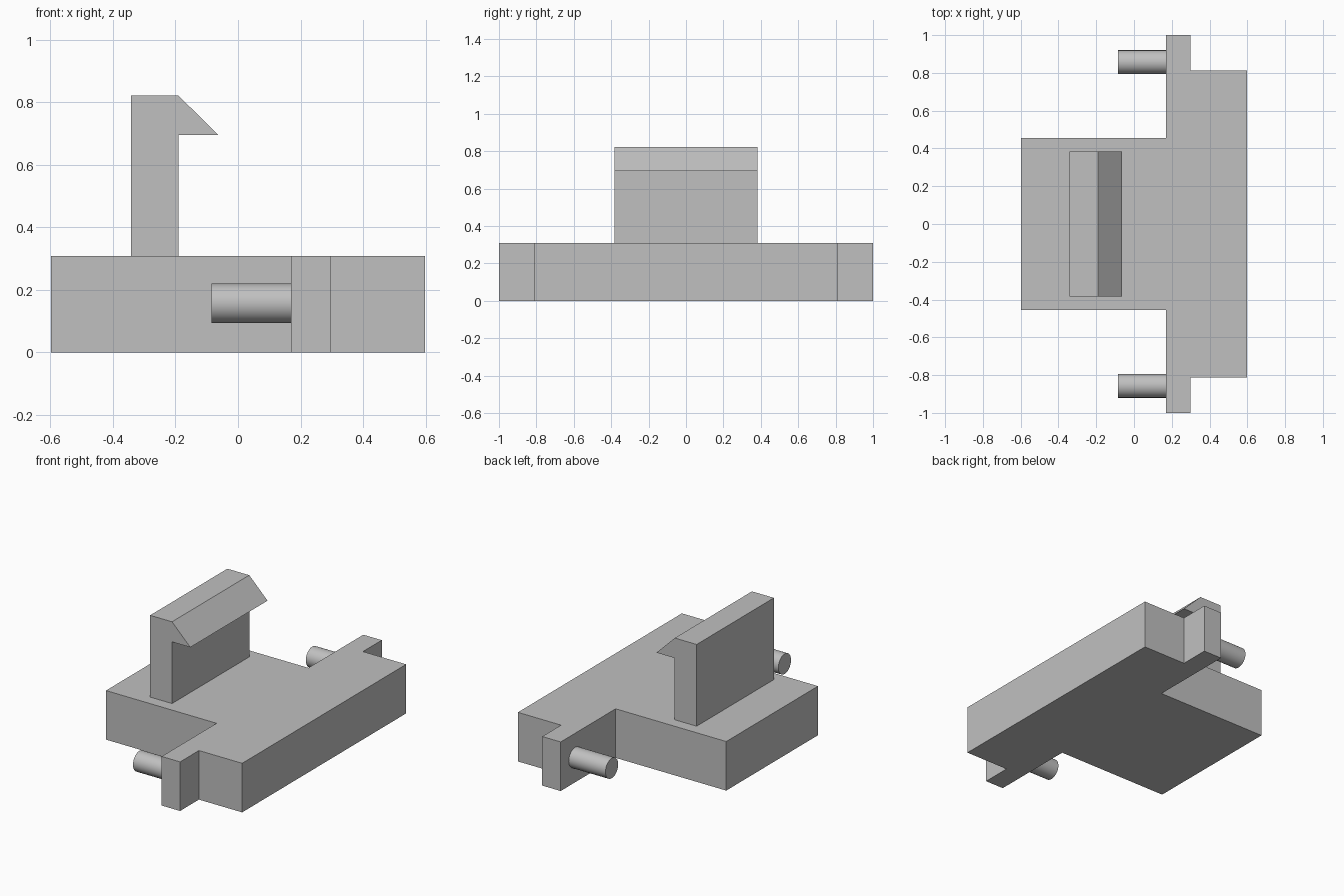
import bpy
import bmesh
from math import radians
from mathutils import Matrix, Vector

cube = bpy.data.objects.get("Cube")
if cube:
    bpy.data.objects.remove(cube, do_unlink=True)

# Single grey plastic
grey = bpy.data.materials.new("plain grey")
grey.use_nodes = True
colour = (0.53, 0.53, 0.53, 1)
grey.diffuse_color = colour
grey.node_tree.nodes["Principled BSDF"].inputs["Base Color"].default_value = colour


def add_object(name, bm):
    bmesh.ops.recalc_face_normals(bm, faces=bm.faces[:])
    mesh = bpy.data.meshes.new(name)
    bm.to_mesh(mesh)
    bm.free()
    mesh.materials.append(grey)
    obj = bpy.data.objects.new(name, mesh)
    bpy.context.collection.objects.link(obj)
    return obj


def extrude_profile(name, points, offset):
    """Extrude a closed flat outline along the offset vector."""
    bm = bmesh.new()
    face = bm.faces.new([bm.verts.new(p) for p in points])
    moved = bmesh.ops.extrude_face_region(bm, geom=[face], use_keep_orig=True)
    verts = [g for g in moved["geom"] if isinstance(g, bmesh.types.BMVert)]
    bmesh.ops.translate(bm, verts=verts, vec=Vector(offset))
    return add_object(name, bm)


# Base plate: half outline mirrored across y = 0
half = [(-0.598, 0.455), (0.17, 0.455), (0.17, 1), (0.298, 1),
        (0.298, 0.813), (0.598, 0.813)]
outline = half + [(x, -y) for x, y in reversed(half)]
extrude_profile("base_plate", [(x, y, 0) for x, y in outline], (0, 0, 0.308))

# Upright clip with a hooked lip
hook = [(-0.342, 0.308), (-0.19, 0.308), (-0.19, 0.695),
        (-0.063, 0.695), (-0.19, 0.821), (-0.342, 0.821)]
extrude_profile("hooked_clip", [(x, -0.383, z) for x, z in hook], (0, 0.766, 0))

# Round pins on the side tabs
for name, side in (("front_pin", -1), ("back_pin", 1)):
    bm = bmesh.new()
    place = Matrix.Translation((0.0425, side * 0.857, 0.157))
    bmesh.ops.create_cone(bm, cap_ends=True, segments=48, radius1=0.063,
                          radius2=0.063, depth=0.255,
                          matrix=place @ Matrix.Rotation(radians(90), 4, "Y"))
    pin = add_object(name, bm)
    bpy.ops.object.select_all(action="DESELECT")
    pin.select_set(True)
    bpy.context.view_layer.objects.active = pin
    bpy.ops.object.shade_smooth_by_angle(angle=radians(30))
